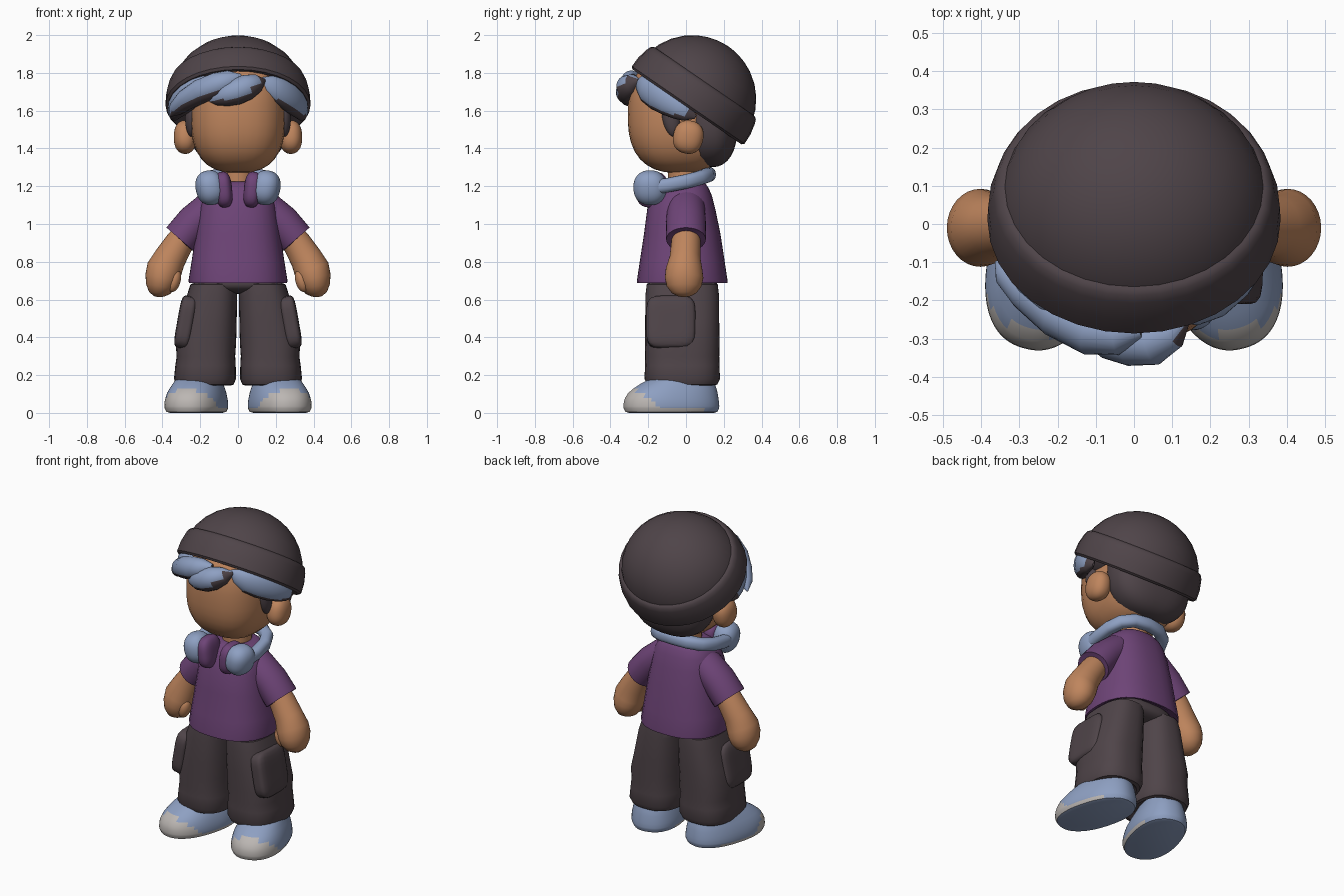
import bpy, bmesh, math
from mathutils import Vector, Matrix


def material(name, rgb):
    m = bpy.data.materials.new(name)
    m.diffuse_color = (*rgb, 1)
    return m


SKIN = material("skin tan", (0.52, 0.235, 0.11))
PURPLE = material("shirt purple", (0.155, 0.058, 0.185))
BLUE = material("pale blue", (0.27, 0.35, 0.54))
GREY = material("light grey", (0.50, 0.47, 0.45))
DARK = material("charcoal", (0.078, 0.058, 0.066))


def finish(name, bm, mats, mirror=False, rule=None, matrix=None):
    """Colour faces by rule, place the mesh, make the object."""
    bmesh.ops.recalc_face_normals(bm, faces=bm.faces)
    bm.normal_update()
    for f in bm.faces:
        f.smooth = True
        if rule:
            f.material_index = rule(f.calc_center_median(), f.normal)
    if matrix:
        bm.transform(matrix)
    me = bpy.data.meshes.new(name)
    bm.to_mesh(me)
    bm.free()
    for m in mats:
        me.materials.append(m)
    ob = bpy.data.objects.new(name, me)
    bpy.context.collection.objects.link(ob)
    if mirror:
        mod = ob.modifiers.new("mirror", 'MIRROR')
        mod.use_mirror_merge = False
    return ob


def blob(name, loc, radii, mats, power=2.0, rot=(0, 0, 0), **kw):
    """Rounded box or ellipsoid."""
    bm = bmesh.new()
    bmesh.ops.create_uvsphere(bm, u_segments=32, v_segments=20, radius=1)
    for v in bm.verts:
        k = sum(abs(c) ** power for c in v.co) ** (-1 / power)
        v.co = Vector([c * k * r for c, r in zip(v.co, radii)])
    r = Matrix.Identity(4)
    for a, ax in zip(rot, "XYZ"):
        r = Matrix.Rotation(math.radians(a), 4, ax) @ r
    bm.transform(Matrix.Translation(loc) @ r)
    return finish(name, bm, mats, **kw)


def loft(name, rings, mats, ref=(1, 0, 0), axis=None, power=2.0, n=32, **kw):
    """Skin through rings (x, y, z, radius u, radius v) along a path."""
    bm = bmesh.new()
    pts = [Vector(r[:3]) for r in rings]
    loops = []
    for i, (p, r) in enumerate(zip(pts, rings)):
        t = Vector(axis) if axis else pts[min(i + 1, len(pts) - 1)] - pts[max(i - 1, 0)]
        t.normalize()
        u = Vector(ref)
        u = (u - t * u.dot(t)).normalized()
        v = t.cross(u)
        loop = []
        for k in range(n):
            c, s = math.cos(2 * math.pi * k / n), math.sin(2 * math.pi * k / n)
            q = (abs(c) ** power + abs(s) ** power) ** (-1 / power)
            loop.append(bm.verts.new(p + u * c * q * r[3] + v * s * q * r[4]))
        loops.append(loop)
    for a, b in zip(loops, loops[1:]):
        for k in range(n):
            bm.faces.new((a[k], a[(k + 1) % n], b[(k + 1) % n], b[k]))
    bm.faces.new(loops[0][::-1])
    bm.faces.new(loops[-1])
    return finish(name, bm, mats, **kw)


def stack(name, rows, mats, **kw):
    """Horizontal rings given as (z, centre x, centre y, radius x, radius y)."""
    return loft(name, [(x, y, z, a, b) for z, x, y, a, b in rows], mats, axis=(0, 0, 1), **kw)


# Head, neck, ears
blob("head", (0, -0.03, 1.58), (0.252, 0.278, 0.31), [SKIN], power=2.6)
stack("neck", [(1.12, 0, -0.01, 0.085, 0.085), (1.36, 0, -0.01, 0.085, 0.085)], [SKIN])
blob("ears", (0.28, 0.012, 1.46), (0.06, 0.08, 0.088), [SKIN], power=2.3, rot=(-12, 0, 0), mirror=True)

# Dark hair under the hat
blob("back_hair", (0, 0.125, 1.55), (0.265, 0.15, 0.25), [DARK], power=2.5)
blob("hair_cap", (0, 0, 1.70), (0.325, 0.27, 0.16), [DARK])
blob("sideburns", (0.245, -0.08, 1.56), (0.035, 0.045, 0.10), [DARK], rot=(12, 0, 0), mirror=True)


# Fringe locks, dark on the underside and at the ends
def front_dark(c, nrm):
    return 1 if nrm.z < -0.42 or nrm.x > 0.6 else 0


def side_dark(c, nrm):
    return 1 if nrm.z < -0.45 or c.y > 0.0 else 0


def lock(name, pts, radii, flat=0.95, rule=front_dark, mirror=False):
    rings = [(*p, r, r * flat) for p, r in zip(pts, radii)]
    loft(name, rings, [BLUE, DARK], ref=(0, 0, 1), n=24, rule=rule, mirror=mirror)


lock("side_locks", [(0.11, -0.25, 1.765), (0.16, -0.235, 1.74), (0.21, -0.205, 1.71), (0.26, -0.155, 1.68),
                    (0.30, -0.095, 1.65), (0.33, -0.035, 1.615), (0.34, 0.01, 1.59), (0.345, 0.05, 1.565)],
     [0.01, 0.05, 0.07, 0.078, 0.078, 0.065, 0.05, 0.01], flat=0.62, rule=side_dark, mirror=True)
lock("sweeping_lock", [(0.02, -0.28, 1.775), (-0.04, -0.29, 1.76), (-0.11, -0.28, 1.735), (-0.20, -0.235, 1.70),
                       (-0.28, -0.175, 1.655), (-0.33, -0.13, 1.61), (-0.36, -0.10, 1.57)],
     [0.02, 0.055, 0.068, 0.066, 0.055, 0.04, 0.005])
lock("front_lock", [(0.14, -0.25, 1.76), (0.10, -0.28, 1.745), (0.05, -0.305, 1.725), (-0.01, -0.305, 1.70),
                    (-0.07, -0.295, 1.68), (-0.12, -0.28, 1.66), (-0.15, -0.27, 1.65)],
     [0.01, 0.05, 0.068, 0.07, 0.06, 0.035, 0.005])

# Beanie: dome and folded band, tilted back
tilt = Matrix.Translation((0, 0.005, 1.62)) @ Matrix.Rotation(math.radians(-34.5), 4, 'X')
dome = [(0.053 + 0.335 * math.sin(a), 0, 0, 0.36 * math.cos(a), 0.338 * math.cos(a))
        for a in [math.radians(d) for d in (0, 12, 24, 36, 48, 60, 70, 79, 86, 89.5)]]
stack("hat_dome", dome, [DARK], matrix=tilt)
band = [(0.03, 0.28), (0.005, 0.33), (0.0, 0.35), (0.012, 0.362), (0.07, 0.36),
        (0.13, 0.347), (0.152, 0.338), (0.162, 0.325), (0.165, 0.305)]
stack("hat_band", [(h, 0, 0, r * 1.06, r) for h, r in band], [DARK], matrix=tilt)

# Headphones resting round the neck
half = [(0.175, -0.20, 1.19), (0.19, -0.10, 1.205), (0.185, 0.0, 1.225), (0.155, 0.07, 1.243), (0.09, 0.112, 1.258)]
path = half + [(0, 0.122, 1.262)] + [(-x, y, z) for x, y, z in half[::-1]]
loft("headphone_band", [(*p, 0.038, 0.036) for p in path], [BLUE], ref=(0, 0, 1), n=20, power=2.5)
blob("headphone_cups", (0.148, -0.19, 1.192), (0.075, 0.088, 0.092), [BLUE], power=2.3, rot=(0, 12, -10), mirror=True)
blob("headphone_pads", (0.076, -0.18, 1.182), (0.045, 0.085, 0.095), [PURPLE], power=2.8, rot=(0, 6, 0), mirror=True)

# Shirt
stack("shirt_body", [(0.72, 0, -0.02, 0.20, 0.18), (0.69, 0, -0.02, 0.245, 0.225), (0.688, 0, -0.02, 0.26, 0.24),
                     (0.70, 0, -0.02, 0.262, 0.24), (0.80, 0, -0.02, 0.246, 0.225), (0.95, 0, -0.02, 0.224, 0.202),
                     (1.08, 0, -0.025, 0.205, 0.18), (1.15, 0, -0.02, 0.188, 0.157), (1.19, 0, -0.017, 0.165, 0.137),
                     (1.215, 0, -0.012, 0.135, 0.115), (1.225, 0, -0.01, 0.10, 0.095)], [PURPLE], power=2.5)
loft("sleeves", [(0.07, 0, 1.14, 0.08, 0.07), (0.14, 0, 1.09, 0.10, 0.09), (0.23, 0, 1.01, 0.105, 0.096),
                 (0.30, 0, 0.925, 0.106, 0.097), (0.306, 0, 0.918, 0.105, 0.096), (0.3065, 0, 0.9175, 0.07, 0.065)],
     [PURPLE], ref=(0, 1, 0), mirror=True)

# Arms with mitten hands
loft("arms", [(0.25, 0, 0.98, 0.068, 0.068), (0.31, 0, 0.90, 0.078, 0.076), (0.36, -0.005, 0.82, 0.082, 0.085),
              (0.39, -0.01, 0.76, 0.097, 0.095), (0.402, -0.01, 0.715, 0.102, 0.09), (0.41, -0.01, 0.67, 0.092, 0.078),
              (0.415, -0.01, 0.635, 0.066, 0.056), (0.415, -0.01, 0.618, 0.035, 0.03), (0.415, -0.01, 0.613, 0.01, 0.01)],
     [SKIN], ref=(0, 1, 0), mirror=True)
blob("thumbs", (0.338, -0.05, 0.70), (0.034, 0.04, 0.062), [SKIN], rot=(0, -15, 0), mirror=True)

# Baggy trousers with cargo pockets
blob("trouser_seat", (0, -0.02, 0.69), (0.225, 0.185, 0.06), [DARK], power=2.8)
stack("trouser_legs", [(0.18, 0.175, -0.02, 0.10, 0.13), (0.145, 0.175, -0.02, 0.135, 0.165),
                       (0.15, 0.175, -0.02, 0.152, 0.185), (0.18, 0.175, -0.02, 0.164, 0.20),
                       (0.25, 0.172, -0.02, 0.16, 0.197), (0.30, 0.17, -0.02, 0.155, 0.196),
                       (0.37, 0.17, -0.02, 0.16, 0.197), (0.48, 0.155, -0.02, 0.148, 0.196),
                       (0.62, 0.138, -0.02, 0.133, 0.195), (0.68, 0.13, -0.02, 0.122, 0.188),
                       (0.695, 0.115, -0.02, 0.10, 0.155)],
      [DARK], power=2.7, mirror=True)
blob("cargo_pockets", (0.277, -0.08, 0.48), (0.045, 0.13, 0.14), [DARK], power=5, rot=(0, -10, 0), mirror=True)


# Shoes turned outwards, grey toe cap and sole edge
def toe_grey(c, nrm):
    toe = 0.012 < c.z < 0.155 - 0.75 * (c.y + 0.337)
    edge = c.y < 0.06 and 0.008 < c.z < 0.03
    return 1 if (toe and c.y < -0.16) or edge else 0


stack("shoes", [(0, 0, -0.08, 0.125, 0.23), (0.006, 0, -0.08, 0.145, 0.247), (0.025, 0, -0.08, 0.154, 0.256),
                (0.035, 0, -0.08, 0.155, 0.257), (0.06, 0, -0.08, 0.154, 0.255), (0.08, 0, -0.078, 0.15, 0.25),
                (0.105, 0, -0.072, 0.144, 0.24), (0.13, 0, -0.06, 0.134, 0.222), (0.155, 0, -0.045, 0.123, 0.198),
                (0.185, 0, -0.02, 0.11, 0.165), (0.22, 0, 0.01, 0.09, 0.12)], [BLUE, GREY], power=2.3, n=64,
      rule=toe_grey, mirror=True,
      matrix=Matrix.Translation((0.2, 0, 0)) @ Matrix.Rotation(math.radians(15), 4, 'Z'))

# Smooth shading with crisp hems
for ob in bpy.context.scene.objects:
    ob.select_set(True)
    bpy.context.view_layer.objects.active = ob
bpy.ops.object.shade_smooth_by_angle(angle=math.radians(42))
